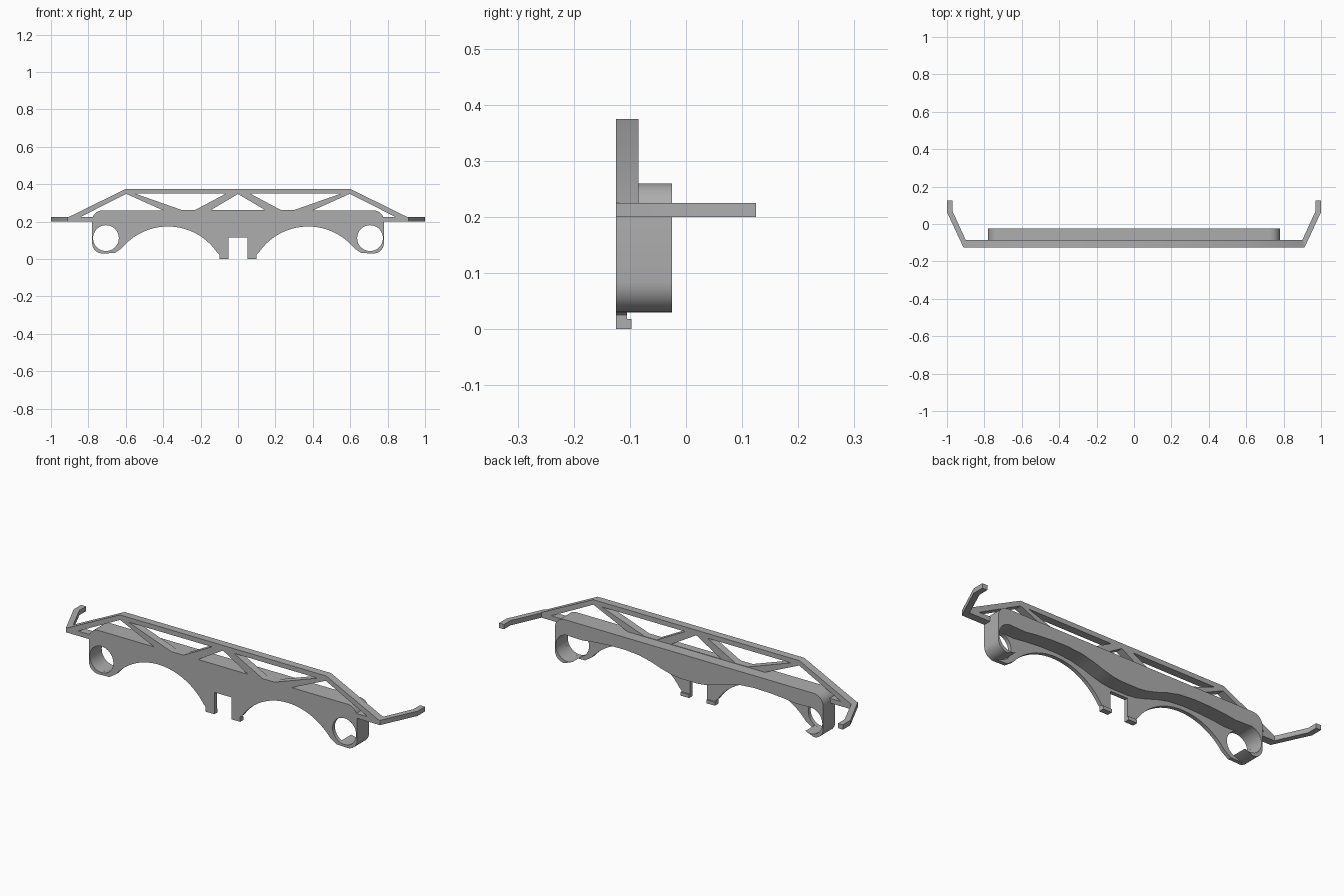
import bpy, bmesh, math

if "Cube" in bpy.data.objects:
    bpy.data.objects.remove(bpy.data.objects["Cube"], do_unlink=True)

GREY = (0.42, 0.42, 0.42, 1)
mat = bpy.data.materials.new("grey plastic")
mat.use_nodes = True
mat.diffuse_color = GREY
mat.node_tree.nodes["Principled BSDF"].inputs["Base Color"].default_value = GREY


def arc(cx, cz, r, a0, a1, n):
    """Points on an arc, angles in degrees."""
    return [(cx + r * math.cos(math.radians(a0 + (a1 - a0) * i / n)),
             cz + r * math.sin(math.radians(a0 + (a1 - a0) * i / n))) for i in range(n + 1)]


def mirrored(half):
    return half + [(-x, z) for x, z in reversed(half)]


def flip(loop):
    return [(-x, z) for x, z in reversed(loop)]


def extrude(name, loops, lo, hi, axis="y"):
    """Fill 2D loops (inner loops become holes) and extrude along y or z."""
    cu = bpy.data.curves.new(name, "CURVE")
    cu.dimensions = "2D"
    cu.fill_mode = "BOTH"
    cu.extrude = (hi - lo) / 2
    for loop in loops:
        sp = cu.splines.new("POLY")
        sp.points.add(len(loop) - 1)
        for p, (a, b) in zip(sp.points, loop):
            p.co = (a, b, 0, 1)
        sp.use_cyclic_u = True
    tmp = bpy.data.objects.new(name + "_outline", cu)
    bpy.context.collection.objects.link(tmp)
    dg = bpy.context.evaluated_depsgraph_get()
    me = bpy.data.meshes.new_from_object(tmp.evaluated_get(dg))
    bpy.data.objects.remove(tmp, do_unlink=True)
    bm = bmesh.new()
    bm.from_mesh(me)
    bmesh.ops.remove_doubles(bm, verts=bm.verts, dist=1e-5)
    mid = (lo + hi) / 2
    for v in bm.verts:
        x, b, c = v.co
        v.co = (x, mid - c, b) if axis == "y" else (x, b, mid + c)
    bmesh.ops.recalc_face_normals(bm, faces=bm.faces)
    bm.to_mesh(me)
    bm.free()
    me.name = name
    me.materials.clear()
    me.materials.append(mat)
    ob = bpy.data.objects.new(name, me)
    bpy.context.collection.objects.link(ob)
    bpy.ops.object.select_all(action="DESELECT")
    ob.select_set(True)
    bpy.context.view_layer.objects.active = ob
    bpy.ops.object.shade_smooth_by_angle(angle=math.radians(30))
    return ob


FRONT, PLATE_BACK, TRUSS_BACK, BEAM_BACK = -0.125, -0.105, -0.085, -0.025
HX, HZ, HR = 0.706, 0.112, 0.069          # round end holes
corner = arc(0.725, 0.205, 0.055, 90, 0, 8) + arc(0.725, 0.085, 0.055, 0, -90, 8)

# Front plate with two arches, centre notch and round end holes
R, TOP = 0.32, 0.174
arch = []
for i in range(29):
    x = 0.622 - (0.622 - 0.11) * i / 28
    arch.append((x, TOP - R + math.sqrt(R * R - (x - 0.375) ** 2)))
half = corner + [(0.66, 0.032)] + arch + [(0.1, 0.025), (0.1, 0), (0.05, 0), (0.05, 0.115)]
hole = arc(HX, HZ, HR, 0, 348.75, 31)
extrude("front_plate", [mirrored(half), hole, flip(hole)], FRONT, PLATE_BACK)

# Deep beam behind the plate, with wavy underside and hooked ends
wave = [(0.62, 0.178), (0.56, 0.186), (0.47, 0.193), (0.375, 0.195), (0.29, 0.188),
        (0.22, 0.172), (0.16, 0.152), (0.1, 0.136), (0.05, 0.13)]
extrude("rear_beam", [mirrored(corner + arc(HX, HZ, HR, -115, 100, 22) + wave)],
        PLATE_BACK, BEAM_BACK)

# Small feet on the two centre legs
for s, side in ((1, "left"), (-1, "right")):
    extrude(side + "_foot", [[(s * 0.05, 0), (s * 0.1, 0), (s * 0.1, 0.018), (s * 0.05, 0.018)]],
            PLATE_BACK, -0.097)

# Truss frame: sloped ends, top bar and diagonal braces
outer = [(0.6, 0.375), (0.905, 0.225), (0.905, 0.2)]
end_gap = [(0.598, 0.349), (0.845, 0.225), (0.30, 0.225)]
mid_gap = [(0.55, 0.35), (0.065, 0.35), (0.23, 0.262), (0.30, 0.262)]
end_gap = [(0.598, 0.349), (0.842, 0.225), (0.40, 0.225), (0.40, 0.26)]
centre_gap = [(0, 0.348), (0.145, 0.262), (-0.145, 0.262)]
extrude("truss_frame", [mirrored(outer), end_gap, flip(end_gap), mid_gap, flip(mid_gap), centre_gap],
        FRONT, TRUSS_BACK)

# Bent side arms reaching backwards
arm = [(0.9, FRONT), (0.912, FRONT), (1, 0.063), (1, 0.125), (0.971, 0.125), (0.971, 0.07),
       (0.9, TRUSS_BACK)]
extrude("left_arm", [arm], 0.2, 0.225, "z")
extrude("right_arm", [flip(arm)], 0.2, 0.225, "z")
